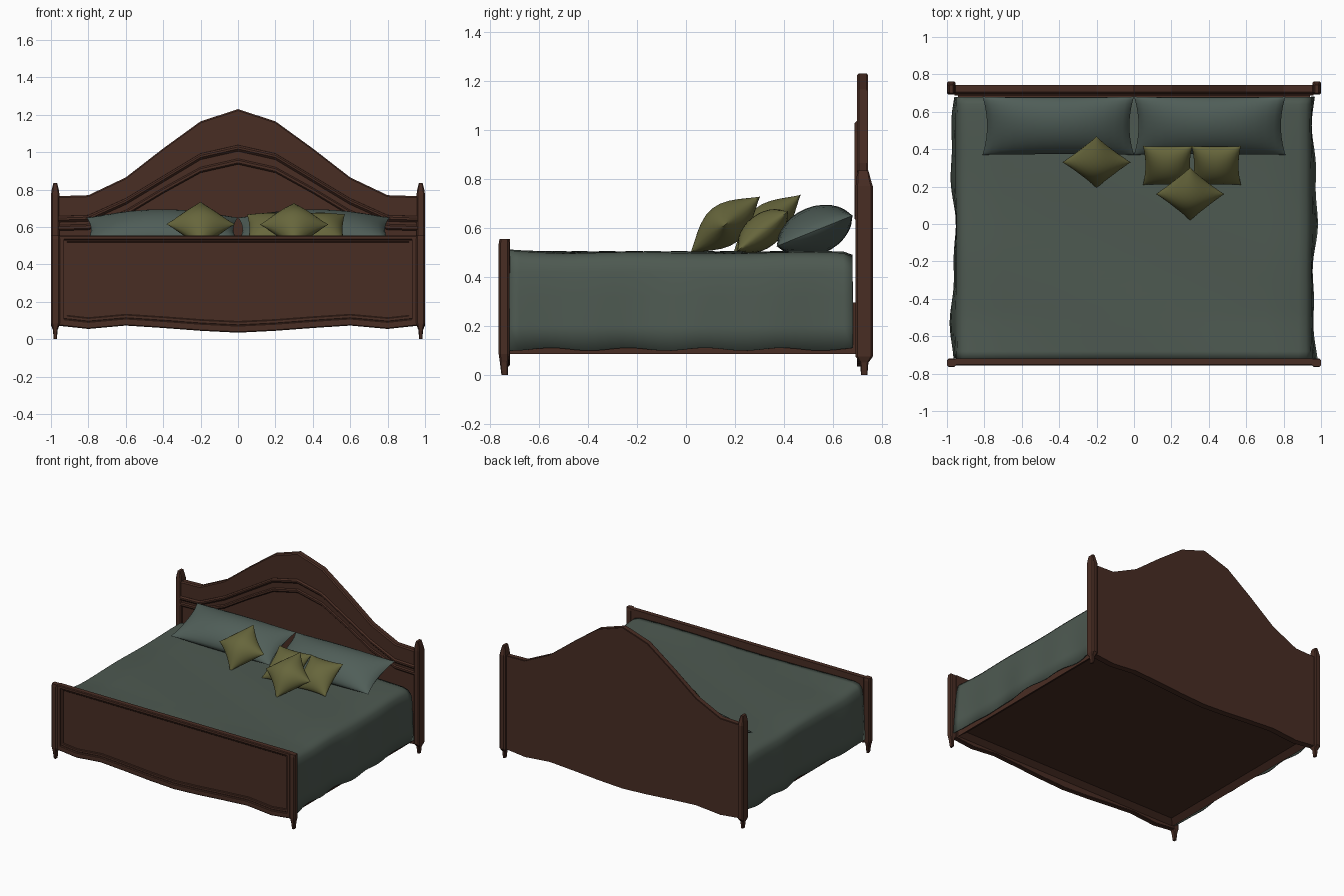
import bpy, bmesh, math
from mathutils import Matrix

if "Cube" in bpy.data.objects:
    bpy.data.objects.remove(bpy.data.objects["Cube"])


def material(name, rgb):
    m = bpy.data.materials.new(name)
    m.diffuse_color = (*rgb, 1)
    m.use_nodes = True
    m.node_tree.nodes["Principled BSDF"].inputs["Base Color"].default_value = m.diffuse_color
    return m


WOOD = material("dark_wood", (0.066, 0.026, 0.017))
GREEN = material("blanket_green", (0.075, 0.100, 0.082))
TEAL = material("pillow_teal", (0.080, 0.112, 0.098))
OLIVE = material("cushion_olive", (0.135, 0.133, 0.045))


def finish(name, bm, mat, smooth=None):
    bmesh.ops.recalc_face_normals(bm, faces=bm.faces)
    me = bpy.data.meshes.new(name)
    bm.to_mesh(me)
    bm.free()
    me.materials.append(mat)
    ob = bpy.data.objects.new(name, me)
    bpy.context.collection.objects.link(ob)
    if smooth:
        bpy.context.view_layer.objects.active = ob
        ob.select_set(True)
        bpy.ops.object.shade_smooth_by_angle(angle=math.radians(smooth))
        ob.select_set(False)
    return ob


def box(name, x0, x1, y0, y1, z0, z1, mat):
    bm = bmesh.new()
    bmesh.ops.create_cube(bm, size=1)
    for v in bm.verts:
        v.co = ((x0 + x1) / 2 + v.co.x * (x1 - x0),
                (y0 + y1) / 2 + v.co.y * (y1 - y0),
                (z0 + z1) / 2 + v.co.z * (z1 - z0))
    return finish(name, bm, mat)


XS = (0, 0.2, 0.4, 0.6, 0.8, 0.96)


def band(name, upper, lower, y0, y1, xs=XS, chamfer=0.0):
    """Board between two mirrored curves; the front edge can be chamfered."""
    full = [(-x, a, b) for x, a, b in zip(xs, upper, lower)][:0:-1] + list(zip(xs, upper, lower))
    bm = bmesh.new()
    rings = []
    for x, a, b in full:
        c = chamfer
        pts = [(y1, b), (y1, a), (y0 + c, a), (y0, a - c), (y0, b + c), (y0 + c, b)] if c else \
              [(y1, b), (y1, a), (y0, a), (y0, b)]
        rings.append([bm.verts.new((x, y, z)) for y, z in pts])
    n = len(rings[0])
    for r, s in zip(rings, rings[1:]):
        for i in range(n):
            bm.faces.new((r[i], r[(i + 1) % n], s[(i + 1) % n], s[i]))
    bm.faces.new(rings[0])
    bm.faces.new(rings[-1])
    return finish(name, bm, WOOD)


def shift(curve, d):
    return [z + d for z in curve]


def post(name, side, sections):
    """Chamfered post lofted through (z, x centre, y centre, half x, half y)."""
    bm = bmesh.new()
    rings = []
    for z, cx, cy, hx, hy in sections:
        c = min(hx, hy) * 0.35
        pts = [(hx - c, -hy), (hx, c - hy), (hx, hy - c), (hx - c, hy),
               (c - hx, hy), (-hx, hy - c), (-hx, c - hy), (c - hx, -hy)]
        rings.append([bm.verts.new((side * (cx + px), cy + py, z)) for px, py in pts])
    for r, s in zip(rings, rings[1:]):
        for i in range(8):
            bm.faces.new((r[i], r[(i + 1) % 8], s[(i + 1) % 8], s[i]))
    bm.faces.new(rings[0])
    bm.faces.new(rings[-1])
    return finish(name, bm, WOOD)


# Headboard: arched back slab with stepped mouldings in front
arch = (1.23, 1.165, 1.02, 0.865, 0.77, 0.765)
mould = (1.04, 0.995, 0.875, 0.755, 0.665, 0.66)
inner = (0.965, 0.92, 0.81, 0.69, 0.615, 0.61)
wavy = (0.035, 0.045, 0.06, 0.073, 0.055, 0.072)
band("headboard_back", shift(arch, -0.004), wavy, 0.715, 0.742)
band("headboard_crown", arch, shift(mould, -0.01), 0.697, 0.738, chamfer=0.008)
band("headboard_moulding", mould, shift(mould, -0.035), 0.688, 0.72, chamfer=0.012)
band("headboard_inner_band", shift(mould, -0.03), inner, 0.700, 0.72)
band("headboard_panel_trim", inner, shift(inner, -0.03), 0.694, 0.72, chamfer=0.008)
band("headboard_lower_rail", [0.3] * 6, wavy, 0.697, 0.72)

# Footboard: wavy-bottomed slab with framed sunken panel
fx = (0, 0.2, 0.4, 0.6, 0.8, 0.955)
band("footboard_panel", [0.55] * 6, shift(wavy, 0.004), -0.738, -0.718, fx)
band("footboard_top_rail", [0.555] * 6, [0.53] * 6, -0.756, -0.718, fx, 0.005)
band("footboard_bottom_rail", shift(wavy, 0.04), wavy, -0.756, -0.722, fx, 0.005)
band("footboard_top_trim", [0.532] * 6, [0.518] * 6, -0.746, -0.73, fx, 0.004)
band("footboard_bottom_trim", shift(wavy, 0.06), shift(wavy, 0.038), -0.746, -0.73, fx, 0.004)

for s, label in ((-1, "left"), (1, "right")):
    # Footboard stiles
    x0, x1 = sorted((s * 0.93, s * 0.965))
    box(f"{label}_foot_stile", x0, x1, -0.756, -0.722, 0.075, 0.55, WOOD)
    x0, x1 = sorted((s * 0.915, s * 0.935))
    box(f"{label}_foot_stile_trim", x0, x1, -0.746, -0.73, 0.11, 0.525, WOOD)
    # Posts with tapered feet
    post(f"{label}_foot_post", s, [
        (0, 0.977, -0.74, 0.008, 0.013), (0.05, 0.977, -0.742, 0.013, 0.017),
        (0.085, 0.976, -0.742, 0.023, 0.022), (0.535, 0.976, -0.742, 0.023, 0.022),
        (0.555, 0.976, -0.742, 0.023, 0.019)])
    post(f"{label}_head_post", s, [
        (0, 0.977, 0.727, 0.008, 0.013), (0.05, 0.977, 0.727, 0.013, 0.017),
        (0.075, 0.977, 0.727, 0.023, 0.035), (0.77, 0.977, 0.727, 0.023, 0.035),
        (0.80, 0.977, 0.724, 0.019, 0.029), (0.835, 0.977, 0.722, 0.010, 0.022)])

# Bed base: box with a sunken underside leaving a rim
bm = bmesh.new()
bmesh.ops.create_cube(bm, size=1)
for v in bm.verts:
    v.co = (v.co.x * 1.88, v.co.y * 1.42 - 0.01, 0.19 + v.co.z * 0.21)
bottom = [f for f in bm.faces if f.normal.z < -0.5 or f.calc_center_median().z < 0.1]
bmesh.ops.inset_region(bm, faces=bottom, thickness=0.06)
for f in bottom:
    for v in f.verts:
        v.co.z += 0.03
finish("bed_base", bm, WOOD)

# Mattress under the blanket
box("mattress", -0.92, 0.92, -0.715, 0.675, 0.29, 0.47, GREEN)

# Blanket: draped sheet with rippled hems
half = [(0.968, 0.105), (0.963, 0.2), (0.958, 0.32), (0.952, 0.42), (0.942, 0.463),
        (0.92, 0.487), (0.88, 0.498), (0.7, 0.502), (0.45, 0.502), (0.2, 0.502)]
profile = [(-x, z) for x, z in half] + [(0, 0.502)] + half[::-1]
bm = bmesh.new()
rows = []
N = 36
for j in range(N + 1):
    y = -0.72 + 1.40 * j / N
    end = max(0, (y - 0.63) / 0.05)              # rolls down at the head end
    row = []
    for x, z in profile:
        low = max(0, (0.5 - z) / 0.4)
        side = 1 if x > 0 else -1
        rip = 0.012 * math.sin(7 * y + side) + 0.006 * math.sin(17 * y + 2 * side)
        nx = x + side * low * rip
        nz = z + (0.006 * math.sin(20 * y) * low if z < 0.15 else 0)
        if z > 0.44:
            nz += 0.012 * max(0, (-y - 0.5) / 0.22) * abs(x) + 0.003 * math.sin(9 * y + 4 * x)
            nz -= 0.015 * end * end
        row.append(bm.verts.new((nx, y, nz)))
    rows.append(row)
for r, s in zip(rows, rows[1:]):
    for i in range(len(r) - 1):
        bm.faces.new((r[i], r[i + 1], s[i + 1], s[i]))
blanket = finish("blanket", bm, GREEN, 60)
mod = blanket.modifiers.new("thickness", 'SOLIDIFY')
mod.thickness = 0.008


def cushion(name, mat, centre, hx, hy, t, tilt, spin=0, pinch=(0.1, 0.08), n=14):
    """Pillow with pinched sides, leaning back by tilt degrees."""
    bm = bmesh.new()
    for sgn in (1, -1):
        grid = []
        for j in range(n + 1):
            v = math.sin((j / n - 0.5) * math.pi)
            line = []
            for i in range(n + 1):
                u = math.sin((i / n - 0.5) * math.pi)
                h = max(0, (1 - u * u) * (1 - v * v)) ** 0.6
                line.append(bm.verts.new((hx * u * (1 - pinch[0] * (1 - v * v)),
                                          hy * v * (1 - pinch[1] * (1 - u * u)), sgn * t * h)))
            grid.append(line)
        for a, b in zip(grid, grid[1:]):
            for i in range(n):
                bm.faces.new((a[i], a[i + 1], b[i + 1], b[i]))
    bmesh.ops.remove_doubles(bm, verts=bm.verts, dist=1e-5)
    m = Matrix.Translation(centre) @ Matrix.Rotation(math.radians(tilt), 4, 'X') \
        @ Matrix.Rotation(math.radians(spin), 4, 'Z')
    bmesh.ops.transform(bm, matrix=m, verts=bm.verts)
    return finish(name, bm, mat, 50)


# Sleeping pillows and scatter cushions
for s, label in ((-1, "left"), (1, "right")):
    cushion(f"{label}_pillow", TEAL, (s * 0.405, 0.525, 0.588), 0.405, 0.168, 0.098, 22, 0, (0.06, 0.04))
cushion("left_diamond_cushion", OLIVE, (-0.2, 0.33, 0.615), 0.13, 0.13, 0.08, 41, 45)
cushion("front_diamond_cushion", OLIVE, (0.3, 0.16, 0.613), 0.13, 0.13, 0.085, 39, 45)
for x, label in ((0.18, "inner"), (0.44, "outer")):
    cushion(f"{label}_square_cushion", OLIVE, (x, 0.313, 0.587), 0.132, 0.132, 0.07, 38)
